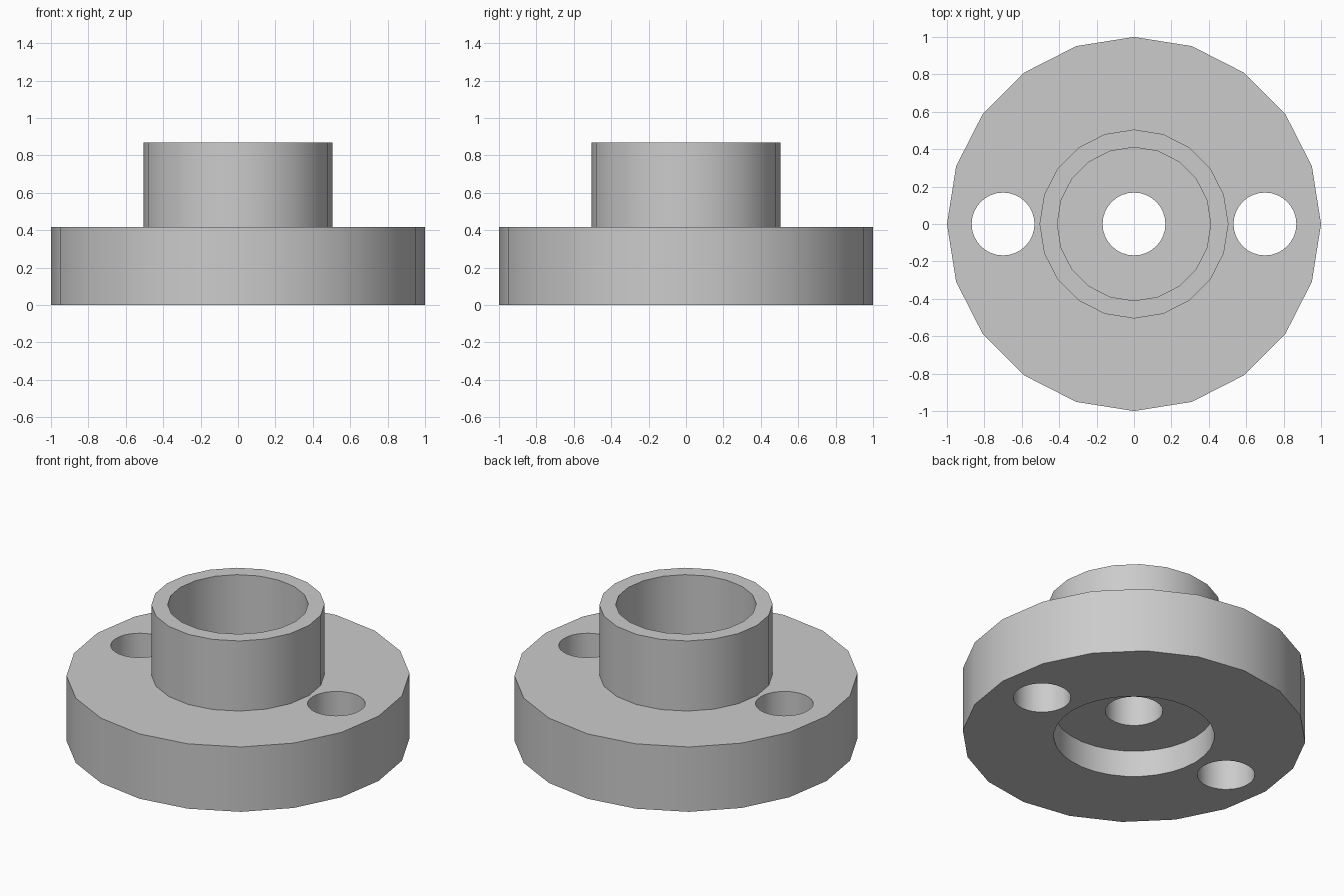
import bpy
import bmesh
from math import cos, sin, tau, radians

if "Cube" in bpy.data.objects:
    bpy.data.objects.remove(bpy.data.objects["Cube"])

# Flange and collar sizes
RIM, COLLAR, CUP, RECESS, HOLE = 1.0, 0.505, 0.41, 0.468, 0.168
FLANGE_TOP, COLLAR_TOP, CUP_FLOOR, RECESS_DEPTH = 0.417, 0.868, 0.417, 0.17
BOLT_X = 0.7

grey = bpy.data.materials.new("grey metal")
grey.use_nodes = True
colour = (0.6, 0.6, 0.6, 1)
grey.diffuse_color = colour
grey.node_tree.nodes["Principled BSDF"].inputs["Base Color"].default_value = colour


def lathe(name, profile, sides, x=0):
    """Turn a radius/height profile into a closed solid."""
    bm = bmesh.new()
    rings = [[bm.verts.new((x + r * cos(tau * i / sides), r * sin(tau * i / sides), z))
              for i in range(sides)] for r, z in profile]
    for low, high in zip(rings, rings[1:]):
        for i in range(sides):
            j = (i + 1) % sides
            bm.faces.new((low[i], low[j], high[j], high[i]))
    bm.faces.new(rings[0][::-1])
    bm.faces.new(rings[-1])
    bmesh.ops.recalc_face_normals(bm, faces=bm.faces)
    mesh = bpy.data.meshes.new(name)
    bm.to_mesh(mesh)
    bm.free()
    mesh.materials.append(grey)
    obj = bpy.data.objects.new(name, mesh)
    bpy.context.collection.objects.link(obj)
    return obj


# Stepped body with an open cup in the collar
body = lathe("flanged_collar", [
    (RIM, 0), (RIM, FLANGE_TOP), (COLLAR, FLANGE_TOP), (COLLAR, COLLAR_TOP),
    (CUP, COLLAR_TOP), (CUP, CUP_FLOOR)], 20)

# Underside recess, centre bore and the two bolt holes
cutters = [lathe("recess_cutter", [(RECESS, -0.2), (RECESS, RECESS_DEPTH)], 32)]
for x in (-BOLT_X, 0, BOLT_X):
    cutters.append(lathe("hole_cutter", [(HOLE, -0.3), (HOLE, 0.6)], 32, x))

bpy.context.view_layer.objects.active = body
body.select_set(True)
for cutter in cutters:
    cutter.hide_render = True
    cut = body.modifiers.new("cut", 'BOOLEAN')
    cut.operation = 'DIFFERENCE'
    cut.solver = 'EXACT'
    cut.object = cutter
    bpy.ops.object.modifier_apply(modifier=cut.name)
    bpy.data.objects.remove(cutter)

# Smooth walls with crisp rims
bpy.ops.object.shade_smooth_by_angle(angle=radians(30))
